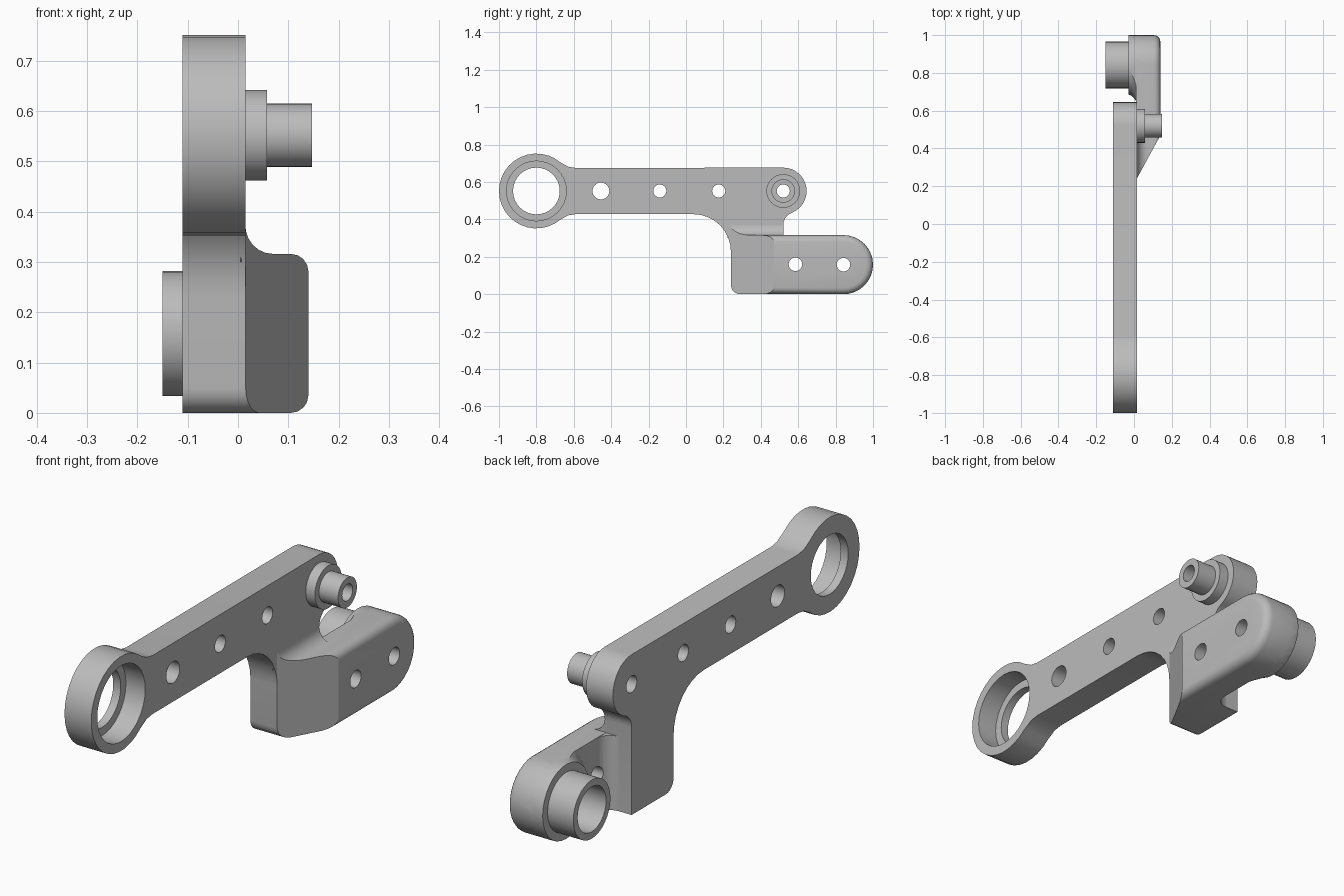
import bpy, bmesh
from math import cos, sin, radians, pi

cube = bpy.data.objects.get("Cube")
if cube:
    bpy.data.objects.remove(cube, do_unlink=True)

# Single grey metal colour
GREY = (0.5, 0.5, 0.5, 1)
metal = bpy.data.materials.new("grey_metal")
metal.use_nodes = True
metal.diffuse_color = GREY
for node in metal.node_tree.nodes:
    if node.type == 'BSDF_PRINCIPLED':
        node.inputs["Base Color"].default_value = GREY


def arc(cu, cv, r, start, end, steps):
    """Points along a circular arc, angles in degrees."""
    angles = [radians(start + (end - start) * i / steps) for i in range(steps + 1)]
    return [(cu + r * cos(a), cv + r * sin(a)) for a in angles]


def prism(name, outline, axis, lo, hi, bevel=0):
    """Extrude a 2D outline along an axis, optionally rounding the far rim."""
    place = {'X': lambda u, v, w: (w, u, v),
             'Y': lambda u, v, w: (u, w, v),
             'Z': lambda u, v, w: (u, v, w)}[axis]
    bm = bmesh.new()
    near = [bm.verts.new(place(u, v, lo)) for u, v in outline]
    far = [bm.verts.new(place(u, v, hi)) for u, v in outline]
    bm.faces.new(near)
    cap = bm.faces.new(far)
    for i in range(len(near)):
        j = (i + 1) % len(near)
        bm.faces.new((near[i], near[j], far[j], far[i]))
    bmesh.ops.recalc_face_normals(bm, faces=bm.faces)
    if bevel:
        bmesh.ops.bevel(bm, geom=list(cap.edges), offset=bevel, segments=4,
                        profile=0.5, affect='EDGES')
    return finish_mesh(name, bm)


def turned(name, y, z, profile):
    """Solid of stacked rings about an x-parallel axis; profile is (x, radius)."""
    bm = bmesh.new()
    n = 32
    rings = [[bm.verts.new((x, y + r * cos(2 * pi * i / n), z + r * sin(2 * pi * i / n)))
              for i in range(n)] for x, r in profile]
    bm.faces.new(rings[0])
    bm.faces.new(rings[-1])
    for a, b in zip(rings, rings[1:]):
        for i in range(n):
            j = (i + 1) % n
            bm.faces.new((a[i], a[j], b[j], b[i]))
    bmesh.ops.recalc_face_normals(bm, faces=bm.faces)
    return finish_mesh(name, bm)


def finish_mesh(name, bm):
    mesh = bpy.data.meshes.new(name)
    bm.to_mesh(mesh)
    bm.free()
    mesh.materials.append(metal)
    obj = bpy.data.objects.new(name, mesh)
    bpy.context.collection.objects.link(obj)
    return obj


def combine(obj, operation, *others):
    """Apply booleans in turn and discard the helper solids."""
    bpy.context.view_layer.objects.active = obj
    for other in others:
        mod = obj.modifiers.new(operation.lower(), 'BOOLEAN')
        mod.operation = operation
        mod.solver = 'EXACT'
        mod.object = other
        bpy.ops.object.modifier_apply(modifier=mod.name)
        bpy.data.objects.remove(other, do_unlink=True)


def hole(y, z, r, lo=-0.3, hi=0.3):
    return turned("cutter", y, z, [(lo, r), (hi, r)])


AXIS_Z = 0.552           # height of the bar's centre line
ARM_Z = 0.158            # height of the lower arm's centre line
PEG_Y, BOSS_Y = 0.52, 0.842

# Main plate: ring, bar, rounded end and downward leg in one outline
outline = (arc(-0.8, AXIS_Z, 0.2, 50, 310, 24)
           + [(-0.63, 0.422), (-0.59, 0.428)]
           + arc(0.04, 0.228, 0.2, 90, 0, 8)
           + arc(0.29, 0.05, 0.05, 180, 270, 5)
           + [(PEG_Y, 0)]
           + arc(0.59, 0.37, 0.07, 180, 112, 5)
           + arc(PEG_Y, AXIS_Z, 0.125, -66, 90, 14)
           + [(-0.59, 0.675), (-0.63, 0.682)])
plate = prism("main_plate", outline, 'X', -0.11, 0.015)
combine(plate, 'DIFFERENCE',
        hole(-0.8, AXIS_Z, 0.125),
        hole(-0.8, AXIS_Z, 0.16, lo=-0.075),
        hole(-0.455, AXIS_Z, 0.045),
        *[hole(y, AXIS_Z, 0.035) for y in (-0.14, 0.175, PEG_Y)])

# Stepped pivot peg on the rounded end
peg = turned("pivot_peg", PEG_Y, AXIS_Z,
             [(0.01, 0.09), (0.058, 0.09), (0.058, 0.063), (0.147, 0.063)])
combine(peg, 'DIFFERENCE', hole(PEG_Y, AXIS_Z, 0.035))

# Lower arm: rounded bar with a softened outer rim
arm_outline = (arc(0.29, 0.05, 0.05, 180, 270, 5)
               + arc(BOSS_Y, ARM_Z, 0.158, -90, 90, 16)
               + [(0.24, 0.316)])
arm = prism("lower_arm", arm_outline, 'X', 0.01, 0.14, bevel=0.035)

# Curved web where the arm's top runs up into the plate
web = prism("arm_web", [(0.005, 0.3), (0.005, 0.37), (0.015, 0.37)]
            + arc(0.07, 0.371, 0.055, 190, 270, 5) + [(0.1, 0.3)], 'Y', 0.22, PEG_Y)

# Flared pad behind the boss, trimmed to the arm's outline
pad = turned("arm_pad", BOSS_Y, ARM_Z,
             [(-0.03, 0.157), (-0.015, 0.162), (0.0, 0.175), (0.02, 0.205)])
combine(pad, 'INTERSECT', prism("trim", arm_outline, 'X', -0.2, 0.2))

# Concave fillet between the leg and the arm's inner face
fillet = prism("leg_fillet", [(0.02, 0.51), (-0.05, 0.51)]
               + arc(-0.05, 0.58, 0.06, -90, 0, 6) + [(0.02, 0.58)], 'Z', 0, 0.315)

# Slanted front face, then the two arm holes
combine(arm, 'UNION', web, pad, fillet)
slant = prism("cutter", [(0, 0.2124), (0.2, 0.5804), (0.2, 0.1), (0, 0.1)], 'Z', -0.1, 0.6)
combine(arm, 'DIFFERENCE', slant,
        hole(0.585, 0.16, 0.036), hole(BOSS_Y, ARM_Z, 0.036),
        hole(BOSS_Y, ARM_Z, 0.095, hi=0.0))

# Hollow boss on the inner side of the arm
boss = turned("hollow_boss", BOSS_Y, ARM_Z, [(-0.15, 0.124), (-0.02, 0.124)])
combine(boss, 'DIFFERENCE', hole(BOSS_Y, ARM_Z, 0.095))

# Smooth the curved walls and keep the machined edges crisp
for part in (plate, peg, arm, boss):
    bpy.ops.object.select_all(action='DESELECT')
    part.select_set(True)
    bpy.context.view_layer.objects.active = part
    bpy.ops.object.shade_smooth_by_angle(angle=radians(25))
